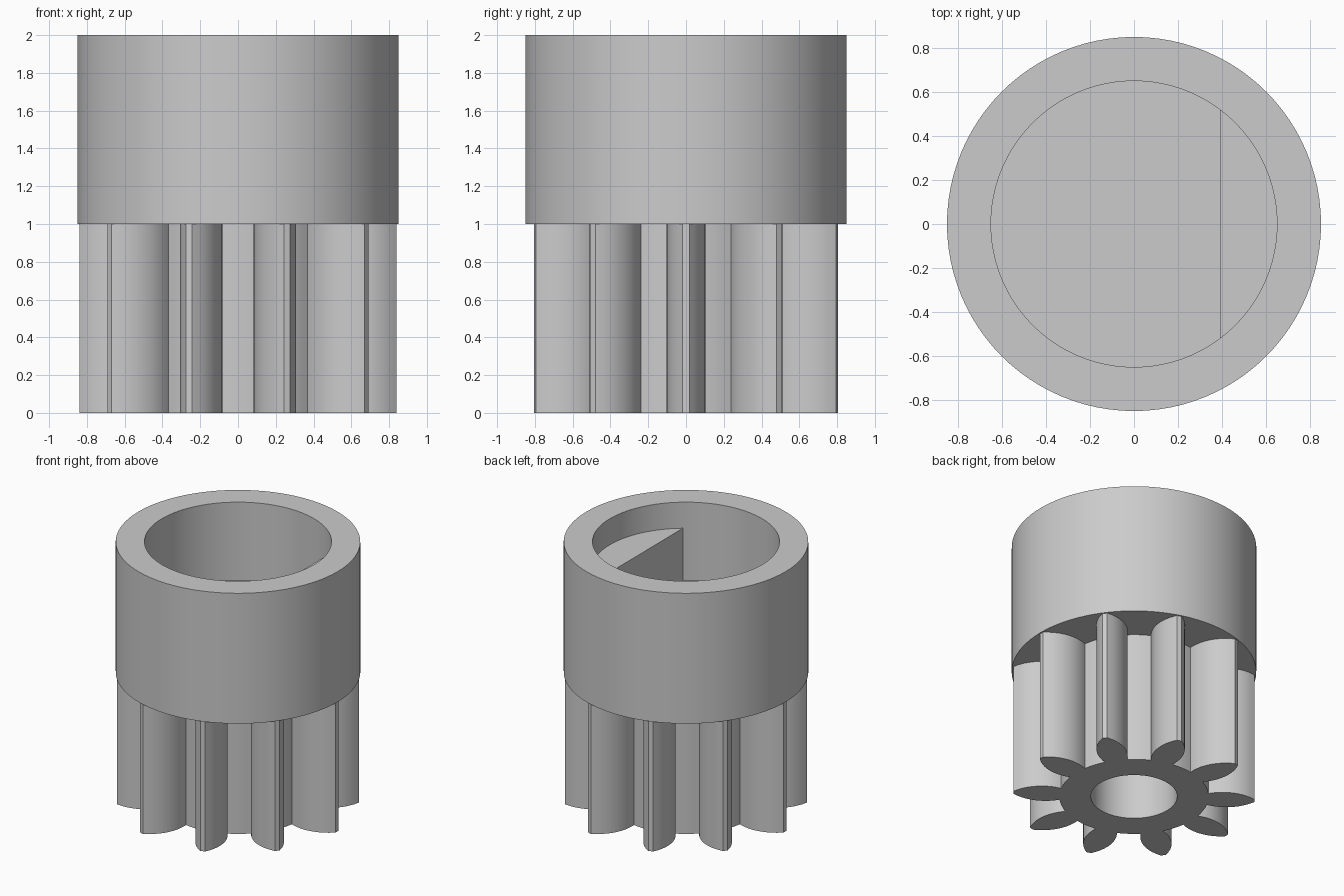
import bpy
import bmesh
from math import acos, atan2, cos, hypot, pi, radians, sin, sqrt, tau

cube = bpy.data.objects.get("Cube")
if cube:
    bpy.data.objects.remove(cube, do_unlink=True)

# Single plain grey
grey = bpy.data.materials.new("plain grey")
grey.use_nodes = True
colour = (0.6, 0.6, 0.6, 1)
grey.diffuse_color = colour
grey.node_tree.nodes["Principled BSDF"].inputs["Base Color"].default_value = colour


def polar(r, a):
    return r * cos(a), r * sin(a)


def circle(r, n):
    return [polar(r, tau * i / n) for i in range(n)]


def add_loop(bm, points, z):
    return [bm.verts.new((x, y, z)) for x, y in points]


def bridge(bm, low, high):
    n = len(low)
    for i in range(n):
        j = (i + 1) % n
        bm.faces.new((low[i], low[j], high[j], high[i]))


def finish(bm, name):
    bmesh.ops.recalc_face_normals(bm, faces=bm.faces[:])
    mesh = bpy.data.meshes.new(name)
    bm.to_mesh(mesh)
    bm.free()
    mesh.materials.append(grey)
    obj = bpy.data.objects.new(name, mesh)
    bpy.context.collection.objects.link(obj)
    bpy.ops.object.select_all(action="DESELECT")
    obj.select_set(True)
    bpy.context.view_layer.objects.active = obj
    bpy.ops.object.shade_smooth_by_angle(angle=radians(30))
    return obj


# Round cup with a solid floor
SIDES = 96
bm = bmesh.new()
profile = [(0.85, 1), (0.85, 2), (0.65, 2), (0.65, 1.4)]
rings = [add_loop(bm, circle(r, SIDES), z) for r, z in profile]
for low, high in zip(rings, rings[1:]):
    bridge(bm, low, high)
bm.faces.new(rings[0])
bm.faces.new(rings[-1])
finish(bm, "cup")

# Flat-sided key filling one side of the socket
bm = bmesh.new()
radius = 0.655
half = acos(0.39 / radius)
steps = 28
segment = [polar(radius, half * (2 * i / steps - 1)) for i in range(steps + 1)]
low, high = add_loop(bm, segment, 1.4), add_loop(bm, segment, 1.8)
bridge(bm, low, high)
bm.faces.new(low)
bm.faces.new(high)
finish(bm, "socket_key")

# Gear outline: bulging teeth joined by short root arcs
TEETH = 10
ROOT, TIP = 0.513, 0.84
FLANK_STEPS, ROOT_STEPS = 10, 4


def half_width(r):
    return 0.103 - 0.3 + sqrt(0.3 ** 2 - (r - 0.63) ** 2)


flank = []
for i in range(FLANK_STEPS + 1):
    r = ROOT + (TIP - ROOT) * i / FLANK_STEPS
    flank.append((hypot(r, half_width(r)), atan2(half_width(r), r)))
root_radius, root_angle = flank[0]
gap = tau / TEETH - 2 * root_angle
outline = []
for k in range(TEETH):
    centre = k * tau / TEETH
    outline += [polar(r, centre - a) for r, a in flank]
    outline += [polar(r, centre + a) for r, a in reversed(flank)]
    outline += [polar(root_radius, centre + root_angle + gap * i / ROOT_STEPS)
                for i in range(1, ROOT_STEPS)]

# Pinion with a central bore, closed above by the cup floor
bm = bmesh.new()
bottom_edges = []
for points in (outline, circle(0.3, 64)):
    low, high = add_loop(bm, points, 0), add_loop(bm, points, 1)
    bridge(bm, low, high)
    bottom_edges += [bm.edges.get((low[i - 1], low[i])) for i in range(len(low))]
bmesh.ops.triangle_fill(bm, edges=bottom_edges, use_beauty=True)
finish(bm, "pinion_gear")
